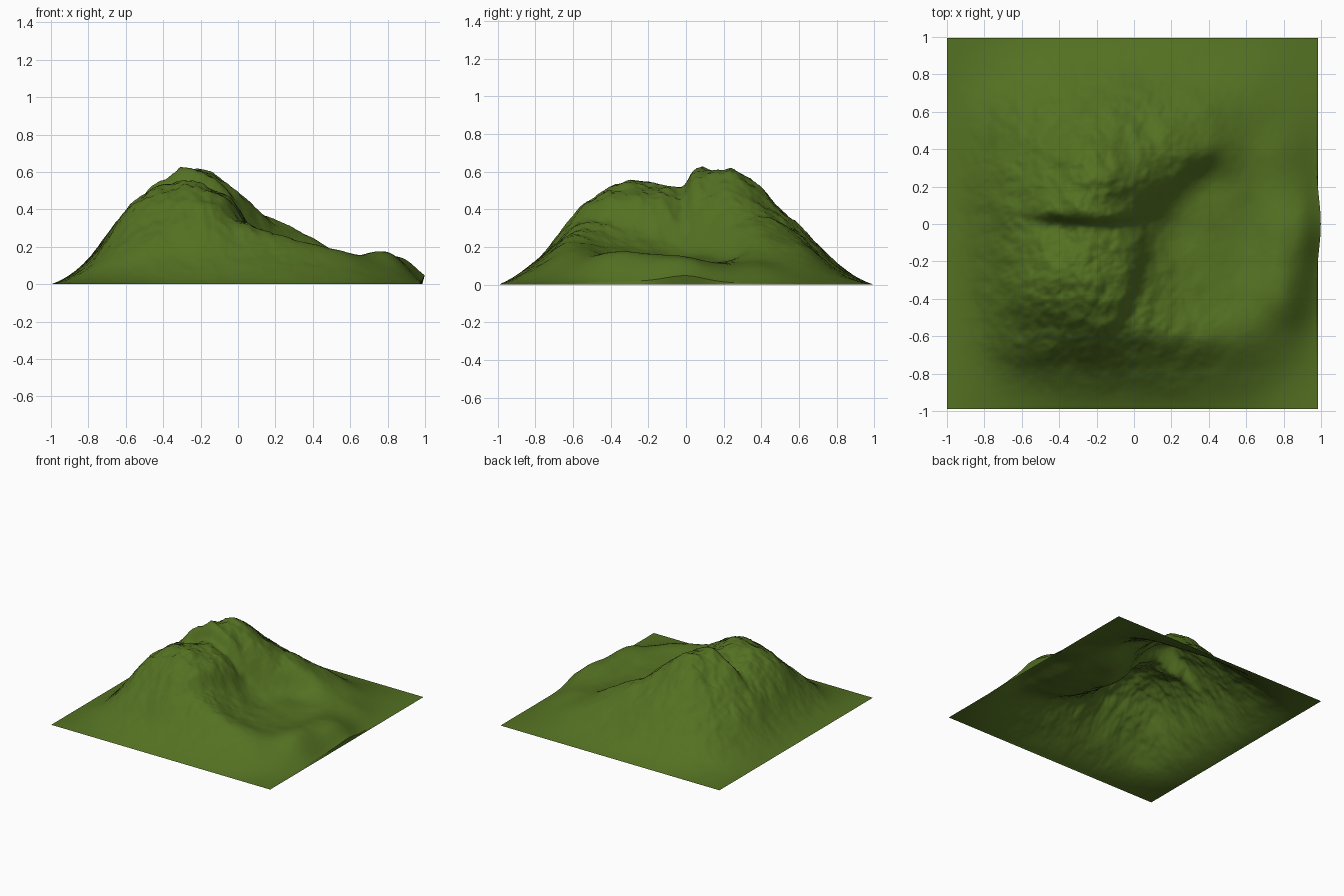
import bpy, bmesh, math
from mathutils import noise, Vector

if "Cube" in bpy.data.objects:
    bpy.data.objects.remove(bpy.data.objects["Cube"])

N = 180
# Coarse relief at x, y = -0.8 .. 0.8 (rows run from back to front)
ROWS = [
    (.025, .07, .10, .11, .11, .09, .07, .05, .02),
    (.07, .18, .26, .30, .29, .25, .20, .12, .05),
    (.10, .28, .42, .50, .42, .33, .24, .14, .09),
    (.12, .36, .51, .60, .47, .27, .155, .12, .10),
    (.125, .39, .51, .565, .38, .19, .14, .105, .14),
    (.125, .39, .51, .535, .38, .20, .145, .12, .16),
    (.115, .38, .49, .51, .37, .235, .17, .15, .165),
    (.08, .25, .33, .34, .31, .26, .215, .16, .085),
    (.03, .08, .11, .12, .12, .12, .10, .07, .025),
]


def cell(i, j):
    i, j = i - 1, j - 1
    return ROWS[8 - j][i] if 0 <= i < 9 and 0 <= j < 9 else 0.0


def cubic(a, b, c, d, t):
    return b + 0.5 * t * (c - a + t * (2*a - 5*b + 4*c - d + t * (3*(b - c) + d - a)))


def relief(x, y):
    u, v = (x + 1) * 5, (y + 1) * 5
    i, j = min(int(u), 9), min(int(v), 9)
    cols = [cubic(*(cell(i + a, j + b) for a in (-1, 0, 1, 2)), u - i) for b in (-1, 0, 1, 2)]
    return max(0.0, cubic(*cols, v - j))


def step(d, amp, width, t, lo, hi):
    """Local steepening across a line (d = distance, t = position along it)."""
    reach = 1 / (1 + math.exp(-(t - lo) * 25)) / (1 + math.exp((t - hi) * 25))
    return amp * reach * math.tanh(d / width) * math.exp(-(d / (width * 3.5)) ** 2)


def height(x, y):
    # Warp the sampling slightly so ridges wander
    w = noise.noise_vector(Vector((x * 2.5, y * 2.5, 4.0))) * 0.015
    edge = max(0, min(1, (1 - max(abs(x), abs(y))) * 5))
    h = relief(max(-1, min(1, x + w.x * edge)), max(-1, min(1, y + w.y * edge)))
    # South-facing cliff across the summit
    h += step(y - 0.01 - 0.3 * (x + 0.2) ** 2, 0.06, 0.03, x, -0.5, 0.02)
    # North-east wall of the bowl, then its western headwall
    h += step((y - 0.06) * 0.8 - (x - 0.03) * 0.6, 0.035, 0.05,
              (x - 0.03) * 0.8 + (y - 0.06) * 0.6, 0.0, 0.5)
    h += step(0.05 - 0.6 * min(0, y + 0.05) ** 2 - x, 0.04, 0.04, y, -0.6, -0.02)
    # Swelling on the east shoulder
    h += 0.035 * math.exp(-((x - 0.9) / 0.07) ** 2 - ((y + 0.03) / 0.22) ** 2)
    # Rocky detail, strong on the mountain and faint in the eastern bowl
    rough = noise.fractal(Vector((x * 5.5, y * 5.5, 1.7)), 0.75, 2.1, 5)
    rugged = 1 / (1 + math.exp((x - 0.1 - 0.3 * abs(y)) * 8))
    h += rough * min(1, h / 0.35) * (0.007 + 0.023 * rugged)
    return max(0.0, h)


# Terrain sheet
bm = bmesh.new()
grid = []
for j in range(N + 1):
    y = -0.99 + 1.985 * j / N
    row = []
    for i in range(N + 1):
        x = -1 + 1.985 * i / N
        z = height(x, y) if 0 < i < N and 0 < j < N else 0.0
        # Rounded swelling that overhangs the right edge
        if i < N:
            k = max(0, (x - 0.75) / 0.235)
            z += 0.025 * math.exp(-(y / 0.13) ** 2) * k
            x += 0.027 * math.exp(-(y / 0.2) ** 2) * k * k
        row.append(bm.verts.new((min(x, 1), y, z)))
    grid.append(row)
for j in range(N):
    for i in range(N):
        f = bm.faces.new((grid[j][i], grid[j][i+1], grid[j+1][i+1], grid[j+1][i]))
        f.smooth = i < N - 1

mesh = bpy.data.meshes.new("mountain_terrain")
bm.to_mesh(mesh)
bm.free()
grass = bpy.data.materials.new("grass green")
grass.diffuse_color = (0.088, 0.165, 0.016, 1)
grass.use_nodes = True
grass.node_tree.nodes["Principled BSDF"].inputs["Base Color"].default_value = grass.diffuse_color
mesh.materials.append(grass)
bpy.context.collection.objects.link(bpy.data.objects.new("mountain_terrain", mesh))
